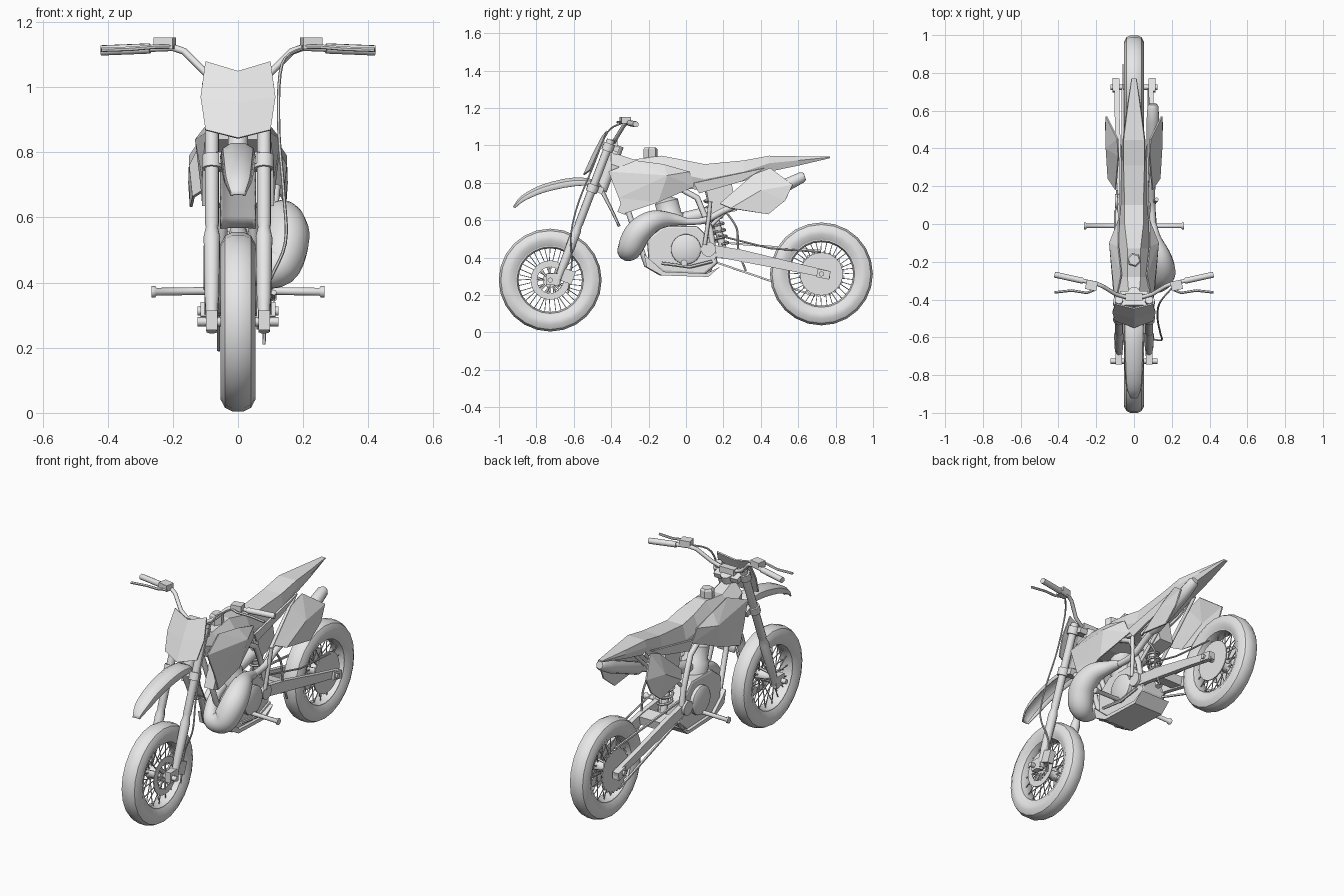
import bpy, bmesh, math
from mathutils import Vector, Matrix

GRAY = bpy.data.materials.new("light_gray")
GRAY.diffuse_color = (0.8, 0.8, 0.8, 1)


def finish(name, bm, angle=35):
    bmesh.ops.recalc_face_normals(bm, faces=bm.faces)
    me = bpy.data.meshes.new(name)
    bm.to_mesh(me)
    bm.free()
    me.materials.append(GRAY)
    if angle:
        me.shade_smooth()
        me.set_sharp_from_angle(angle=math.radians(angle))
    ob = bpy.data.objects.new(name, me)
    bpy.context.collection.objects.link(ob)
    return ob


def loft(name, sections, ring=True, wrap=False, caps=True, angle=35):
    bm = bmesh.new()
    rows = [[bm.verts.new(p) for p in s] for s in sections]
    n, m = len(rows[0]), len(rows)
    for i in range(m if wrap else m - 1):
        a, b = rows[i], rows[(i + 1) % m]
        for j in range(n if ring else n - 1):
            k = (j + 1) % n
            bm.faces.new((a[j], a[k], b[k], b[j]))
    if caps and ring and not wrap:
        bm.faces.new(rows[0])
        bm.faces.new(rows[-1])
    return finish(name, bm, angle)


def curve(pts, steps=5):
    """Catmull-Rom through tuples of any length."""
    out = []
    for i in range(len(pts) - 1):
        p = [pts[max(0, min(len(pts) - 1, i + d))] for d in (-1, 0, 1, 2)]
        for s in range(steps):
            t = s / steps
            out.append(tuple(0.5 * (2 * b + (c - a) * t + (2 * a - 5 * b + 4 * c - d) * t * t
                             + (3 * b - a - 3 * c + d) * t ** 3) for a, b, c, d in zip(*p)))
    return out + [tuple(pts[-1])]


def tube(name, pts, r=0.01, sides=8, angle=50):
    """Sweep a circle; points are (x,y,z) or (x,y,z,radius)."""
    P = [Vector(p[:3]) for p in pts]
    secs, nrm = [], None
    for i, p in enumerate(P):
        t = (P[min(i + 1, len(P) - 1)] - P[max(i - 1, 0)]).normalized()
        if nrm is None:
            nrm = t.orthogonal()
        nrm = (nrm - t * nrm.dot(t)).normalized()
        b = t.cross(nrm)
        rad = pts[i][3] if len(pts[i]) > 3 else r
        secs.append([p + rad * (nrm * math.cos(2 * math.pi * k / sides) + b * math.sin(2 * math.pi * k / sides))
                     for k in range(sides)])
    return loft(name, secs, angle=angle)


def box(name, c, size, tilt=0.0, yaw=0.0):
    bm = bmesh.new()
    bmesh.ops.create_cube(bm, size=1)
    M = Matrix.Translation(c) @ Matrix.Rotation(yaw, 4, 'Z') @ Matrix.Rotation(tilt, 4, 'X') @ Matrix.Diagonal((*size, 1))
    bm.transform(M)
    return finish(name, bm, 0)


def slab(name, poly, x0, x1, bevel=0.0):
    """Extrude a side profile of (y,z) points across x."""
    ob = loft(name, [[(x, y, z) for y, z in poly] for x in (x0, x1)], angle=0)
    if bevel:
        m = ob.modifiers.new("edge", 'BEVEL')
        m.width = bevel
        m.segments = 2
    return ob


def panel(name, verts, faces, thick):
    bm = bmesh.new()
    v = [bm.verts.new(p) for p in verts]
    for f in faces:
        bm.faces.new([v[i] for i in f])
    ob = finish(name, bm, 0)
    m = ob.modifiers.new("thickness", 'SOLIDIFY')
    m.thickness = thick
    return ob


def revolve(name, prof, cy, cz, n=24):
    secs = []
    for i in range(n):
        a = 2 * math.pi * i / n
        secs.append([(x, cy + r * math.cos(a), cz + r * math.sin(a)) for x, r in prof])
    return loft(name, secs, wrap=True, angle=35)


# Wheels: tyre, rim, hub, spokes
for tag, cy, cz in (("front", -0.726, 0.28), ("rear", 0.724, 0.313)):
    half = [(0.036, 0.18), (0.054, 0.212), (0.054, 0.238), (0.04, 0.264), (0.018, 0.275)]
    revolve(tag + "_tyre", half + [(-x, r) for x, r in reversed(half)], cy, cz)
    revolve(tag + "_rim", [(0.038, 0.19), (0.038, 0.178), (0.015, 0.17), (-0.015, 0.17), (-0.038, 0.178), (-0.038, 0.19)], cy, cz)
    tube(tag + "_hub", [(-0.045, cy, cz, 0.04), (-0.03, cy, cz, 0.03), (0.03, cy, cz, 0.03), (0.045, cy, cz, 0.04)], sides=16)
    tube(tag + "_axle", [(-0.125, cy, cz), (0.125, cy, cz)], 0.014)
    for i in range(36):
        a = 2 * math.pi * i / 36
        b = a + (0.25 if i % 4 < 2 else -0.25)
        x = 0.035 if i % 2 else -0.035
        tube(tag + "_spoke", [(x, cy + 0.035 * math.cos(b), cz + 0.035 * math.sin(b)),
                              (x * 0.3, cy + 0.175 * math.cos(a), cz + 0.175 * math.sin(a))], 0.0028, 4)

# Brake discs and sprocket
revolve("front_disc", [(0.047, 0.07), (0.051, 0.07), (0.051, 0.105), (0.047, 0.105)], -0.726, 0.28)
for i in range(8):
    a = math.pi * i / 4
    tube("disc_arm", [(0.049, -0.726 + r * math.cos(a), 0.28 + r * math.sin(a)) for r in (0.03, 0.075)], 0.006, 4)
tube("rear_disc", [(0.046, 0.724, 0.313), (0.052, 0.724, 0.313)], 0.115, 24)
secs = []
for x in (-0.062, -0.056):
    secs.append([(x, 0.724 + (0.125 if k % 2 else 0.112) * math.cos(math.pi * k / 24),
                  0.313 + (0.125 if k % 2 else 0.112) * math.sin(math.pi * k / 24)) for k in range(48)])
loft("sprocket", secs, angle=0)
for p, q in (((0.14, 0.485), (0.72, 0.437)), ((0.13, 0.385), (0.69, 0.195))):
    tube("chain", [(-0.06, *p), (-0.06, *q)], 0.007, 4)

# Fork legs, clamps and steering head
TILT = -math.atan(0.38)


def fork_y(z):
    return -0.69 + (z - 0.27) * 0.38


for s in (-1, 1):
    prof = [(0.25, 0.018), (0.33, 0.02), (0.36, 0.023), (0.54, 0.026), (0.57, 0.019), (0.58, 0.022), (1.03, 0.022)]
    tube("fork_leg", [(s * 0.08, fork_y(z), z, r) for z, r in prof], sides=10)
    box("fork_foot", (s * 0.08, -0.71, 0.285), (0.035, 0.07, 0.06))
    for z in (0.77, 0.99):
        tube("clamp_collar", [(s * 0.08, fork_y(z + d), z + d) for d in (-0.02, 0.02)], 0.031, 10)
box("lower_clamp", (0, fork_y(0.77) + 0.02, 0.77), (0.15, 0.08, 0.035), TILT)
box("upper_clamp", (0, fork_y(0.99) + 0.02, 0.99), (0.15, 0.08, 0.03), TILT)
tube("steering_head", [(0, fork_y(0.76) + 0.05, 0.76), (0, fork_y(1.0) + 0.05, 1.0)], 0.032, 12)
box("brake_caliper", (0.075, -0.63, 0.30), (0.035, 0.06, 0.07), TILT)

# Handlebar, grips, levers
half = [(0.05, -0.385, 1.02), (0.1, -0.37, 1.045), (0.165, -0.33, 1.11), (0.2, -0.315, 1.122), (0.3, -0.295, 1.118), (0.41, -0.27, 1.113)]
tube("handlebar", [(-x, y, z) for x, y, z in reversed(half)] + half, 0.011)
box("bar_mount", (0, -0.385, 1.015), (0.09, 0.04, 0.035))
for s in (-1, 1):
    tube("grip", [(s * 0.27, -0.301, 1.119), (s * 0.42, -0.268, 1.113)], 0.016, 10)
    box("lever_perch", (s * 0.225, -0.325, 1.135), (0.06, 0.05, 0.035), 0, s * 0.2)
    tube("lever", [(s * 0.2, -0.345, 1.125), (s * 0.25, -0.365, 1.125), (s * 0.33, -0.352, 1.118), (s * 0.42, -0.362, 1.115)], 0.007, 6)
tube("brake_hose", curve([(0.2, -0.34, 1.12), (0.135, -0.42, 1.07), (0.125, -0.5, 0.88), (0.14, -0.58, 0.68),
                          (0.145, -0.615, 0.52), (0.09, -0.61, 0.38), (0.08, -0.63, 0.21)]), 0.005, 6)

# Front number plate
panel("number_plate", [(-0.1, -0.425, 1.08), (0, -0.45, 1.05), (0.1, -0.425, 1.08), (0.115, -0.47, 0.97), (0.1, -0.515, 0.87),
                       (0, -0.55, 0.845), (-0.1, -0.515, 0.87), (-0.115, -0.47, 0.97), (0, -0.5, 0.955)],
      [(0, 1, 8, 7), (1, 2, 3, 8), (8, 3, 4, 5), (7, 8, 5, 6)], 0.008)

# Front fender: arched shell, (y, z, half width, skirt depth)
arch = curve([(-0.925, 0.672, 0.022, 0.012), (-0.88, 0.73, 0.042, 0.03), (-0.77, 0.79, 0.05, 0.042), (-0.6, 0.828, 0.055, 0.045),
              (-0.47, 0.805, 0.055, 0.03), (-0.41, 0.70, 0.055, 0.015), (-0.35, 0.57, 0.055, 0.01)], 3)
secs = []
for i, (y, z, w, d) in enumerate(arch):
    a, b = arch[max(i - 1, 0)], arch[min(i + 1, len(arch) - 1)]
    t = Vector((0, b[0] - a[0], b[1] - a[1])).normalized()
    down = Vector((0, t.z, -t.y))
    secs.append([Vector((w * f, y, z)) + down * d * g for f, g in ((-1, 1), (-0.85, 0.35), (-0.4, 0), (0.4, 0), (0.85, 0.35), (1, 1))])
fender = loft("front_fender", secs, ring=False, caps=False, angle=40)
fender.modifiers.new("thickness", 'SOLIDIFY').thickness = 0.006

# Tank, seat and tail: (y, top z, top w, mid z, mid w, bottom z, bottom w)
body = [(-0.40, 0.965, 0.025, 0.90, 0.075, 0.84, 0.07), (-0.28, 0.925, 0.035, 0.86, 0.095, 0.78, 0.08),
        (-0.13, 0.945, 0.035, 0.85, 0.10, 0.75, 0.07), (0.0, 0.92, 0.05, 0.84, 0.08, 0.77, 0.06),
        (0.10, 0.90, 0.05, 0.82, 0.07, 0.76, 0.05), (0.31, 0.92, 0.055, 0.86, 0.066, 0.81, 0.045),
        (0.445, 0.945, 0.055, 0.905, 0.06, 0.86, 0.045), (0.6, 0.942, 0.036, 0.92, 0.04, 0.892, 0.03),
        (0.77, 0.94, 0.012, 0.937, 0.014, 0.932, 0.01)]
loft("tank_and_seat", [[(-a, y, t), (a, y, t), (b, y, m), (c, y, l), (-c, y, l), (-b, y, m)] for y, t, a, m, b, l, c in body], angle=0)
tube("filler_cap", [(0, -0.19, 0.92), (0, -0.19, 0.985), (0, -0.19, 0.99, 0.03)] and
     [(0, -0.19, 0.92, 0.038), (0, -0.19, 0.98, 0.038), (0, -0.19, 0.99, 0.03)], sides=6, angle=0)

# Side plastics, both sides
for s in (-1, 1):
    sh = [(-0.415, 0.86, 0.1), (-0.27, 0.92, 0.07), (-0.12, 0.90, 0.085), (0.02, 0.86, 0.085), (0.045, 0.78, 0.07),
          (-0.15, 0.695, 0.115), (-0.33, 0.635, 0.11), (-0.10, 0.84, 0.132), (-0.36, 0.72, 0.11)]
    panel("tank_shroud", [(s * x, y, z) for y, z, x in sh],
          [(0, 1, 7), (1, 2, 7), (2, 3, 7), (3, 4, 7), (4, 5, 7), (5, 6, 8), (5, 8, 7), (8, 0, 7)], 0.008)
    sp = [(0.18, 0.69, 0.1), (0.36, 0.845, 0.085), (0.45, 0.88, 0.09), (0.57, 0.79, 0.15), (0.53, 0.705, 0.153),
          (0.44, 0.632, 0.148), (0.24, 0.665, 0.14), (0.40, 0.76, 0.15)]
    panel("side_panel", [(s * x, y, z) for y, z, x in sp], [(i, (i + 1) % 7, 7) for i in range(7)], 0.008)
    # Seat skirt
    panel("seat_skirt", [(s * 0.068, 0.04, 0.80), (s * 0.065, 0.42, 0.88), (s * 0.06, 0.30, 0.81), (s * 0.06, 0.07, 0.745)], [(0, 1, 2, 3)], 0.01)
    # Radiator
    box("radiator", (s * 0.072, -0.31, 0.73), (0.06, 0.045, 0.2), TILT)
    # Frame tubes
    tube("cradle", [(s * 0.015, -0.37, 0.86), (s * 0.045, -0.30, 0.62), (s * 0.055, -0.21, 0.36), (s * 0.055, -0.14, 0.32), (s * 0.055, 0.12, 0.32), (s * 0.07, 0.16, 0.42)], 0.015)
    tube("main_spar", [(s * 0.02, -0.36, 0.88), (s * 0.06, -0.05, 0.78), (s * 0.07, 0.06, 0.72), (s * 0.075, 0.13, 0.55), (s * 0.075, 0.15, 0.42)], 0.016)
    tube("subframe", [(s * 0.06, 0.12, 0.56), (s * 0.05, 0.45, 0.87)], 0.01)
    # Swingarm
    loft("swingarm", [[(s * x + d * 0.013, y, z + h), (s * x - d * 0.013, y, z + h), (s * x - d * 0.013, y, z - h), (s * x + d * 0.013, y, z - h)]
                      for d in (1,) for x, y, z, h in ((0.07, 0.1, 0.445, 0.03), (0.08, 0.3, 0.41, 0.032), (0.09, 0.6, 0.345, 0.024), (0.09, 0.77, 0.308, 0.02))], angle=0)
    tube("pivot_cap", [(s * 0.06, 0.12, 0.445), (s * 0.1, 0.12, 0.445)], 0.04, 12)
    box("axle_block", (s * 0.1, 0.735, 0.312), (0.03, 0.07, 0.045), -0.2)
    # Foot peg
    tube("foot_peg", [(s * 0.06, -0.01, 0.375, 0.012), (s * 0.25, -0.01, 0.372, 0.012), (s * 0.255, -0.01, 0.372, 0.018), (s * 0.265, -0.01, 0.372, 0.018)])
    # Round engine covers
    tube("engine_cover", [(s * 0.07, 0, 0.445, 0.082), (s * 0.098, 0, 0.445, 0.08), (s * 0.106, 0, 0.445, 0.068)], sides=20)
box("swingarm_bridge", (0, 0.28, 0.415), (0.15, 0.08, 0.05), -0.2)

# Engine
slab("crankcase", [(-0.21, 0.50), (-0.20, 0.38), (-0.12, 0.32), (0.10, 0.31), (0.17, 0.37), (0.15, 0.48), (0.06, 0.57), (-0.12, 0.57)], -0.08, 0.08, 0.012)
slab("skid_plate", [(-0.225, 0.42), (-0.21, 0.35), (-0.13, 0.305), (0.12, 0.297), (0.18, 0.35), (0.11, 0.315), (-0.12, 0.325)], -0.095, 0.095)
tube("cylinder", [(0, -0.06, 0.52, 0.075), (0, -0.085, 0.62, 0.075), (0, -0.087, 0.63, 0.065), (0, -0.105, 0.70, 0.065), (0, -0.11, 0.72, 0.03)], sides=12)
tube("carburettor", [(0, -0.05, 0.60), (0, 0.12, 0.64)], 0.035, 10)
box("air_box", (0, 0.19, 0.71), (0.09, 0.14, 0.15), 0.2)
tube("kick_lever", [(0.1, 0.10, 0.47), (0.11, 0.12, 0.60), (0.12, 0.13, 0.70)], 0.011)

# Rear shock with spring
S0, S1 = Vector((0, 0.21, 0.40)), Vector((0, 0.12, 0.76))
tube("shock_body", [S0, S1], 0.02, 10)
tube("shock_spring", [S0.lerp(S1, 0.2 + 0.65 * i / 72) + Vector((0.036 * math.cos(i * 0.6), 0.036 * math.sin(i * 0.6), 0)) for i in range(73)], 0.007, 6)

# Exhaust: expansion chamber, mid pipe, silencer
tube("exhaust_chamber", curve([(0, -0.12, 0.56, 0.026), (0.01, -0.23, 0.52, 0.032), (0.05, -0.31, 0.445, 0.045), (0.12, -0.30, 0.45, 0.066),
                               (0.15, -0.255, 0.535, 0.07), (0.14, -0.175, 0.595, 0.058), (0.11, -0.08, 0.605, 0.036), (0.10, 0.0, 0.593, 0.02)]), sides=14)
tube("mid_pipe", curve([(0.10, -0.01, 0.593), (0.095, 0.1, 0.60), (0.095, 0.2, 0.65), (0.1, 0.3, 0.69)]), 0.018, 10)
tube("silencer", [(0.1, 0.26, 0.675, 0.02), (0.1, 0.30, 0.69, 0.035), (0.1, 0.54, 0.79, 0.035), (0.1, 0.62, 0.83, 0.03), (0.1, 0.635, 0.835, 0.02)], sides=12)

# Rear brake hose and guide
tube("rear_hose", curve([(0.075, 0.2, 0.66), (0.08, 0.27, 0.56), (0.085, 0.28, 0.44), (0.085, 0.32, 0.33)]), 0.006, 6)
tube("brake_pedal", [(0.1, 0.14, 0.38), (0.11, 0.02, 0.35), (0.11, -0.13, 0.37)], 0.009, 6)
tube("rear_brake_rod", [(0.075, 0.17, 0.52), (0.08, 0.45, 0.45), (0.075, 0.72, 0.43)], 0.005, 6)
